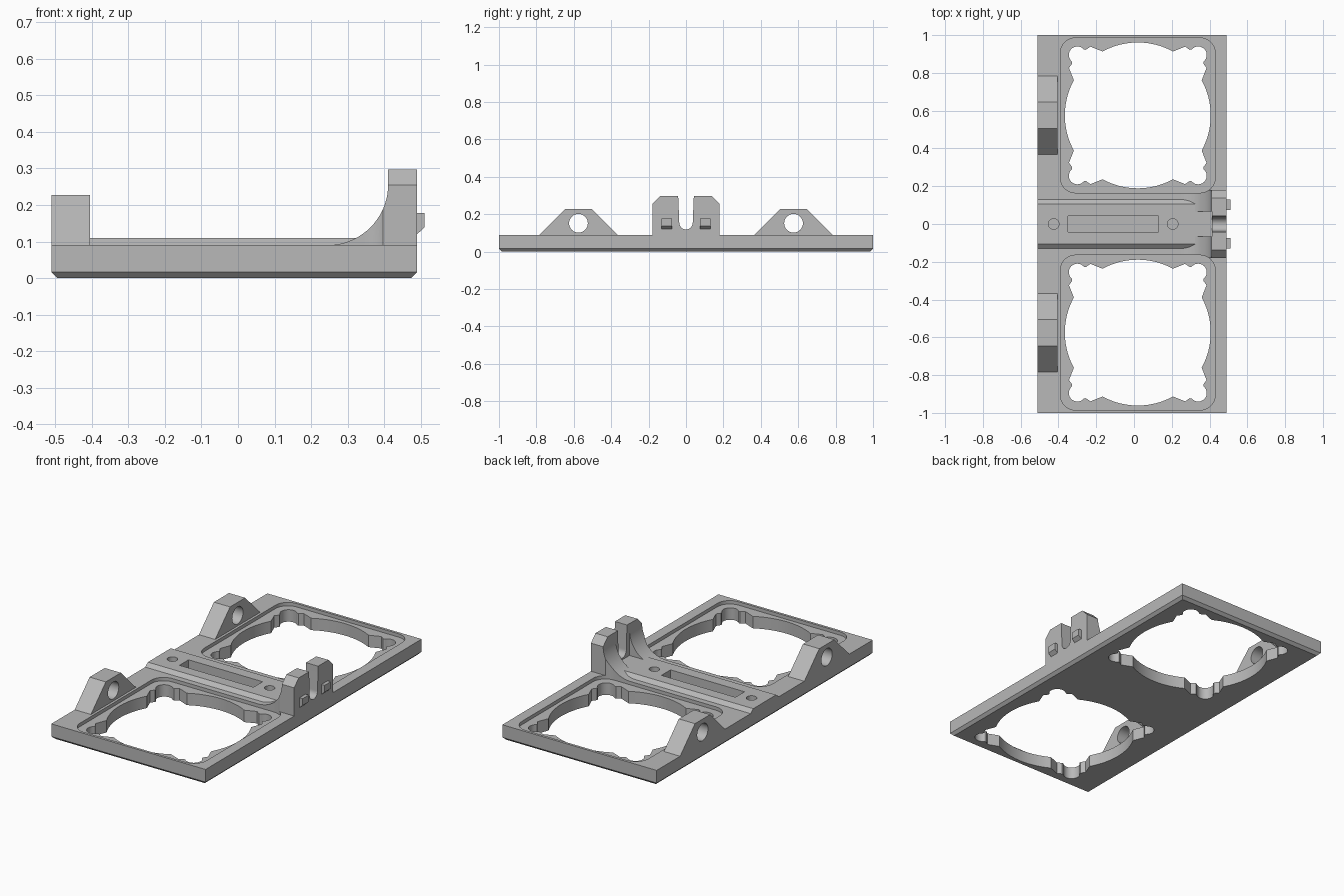
import bpy, bmesh, math
from mathutils import Vector

if "Cube" in bpy.data.objects:
    bpy.data.objects.remove(bpy.data.objects["Cube"], do_unlink=True)

# Single grey material
grey = bpy.data.materials.new("plain_grey")
grey.use_nodes = True
COLOR = (0.48, 0.48, 0.48, 1)
grey.diffuse_color = COLOR
grey.node_tree.nodes["Principled BSDF"].inputs["Base Color"].default_value = COLOR


def prism(name, pts, axis, lo, hi):
    """Extrude a 2D outline along an axis between two positions."""
    place = {"x": lambda a, b, d: (d, a, b),
             "y": lambda a, b, d: (a, d, b),
             "z": lambda a, b, d: (a, b, d)}[axis]
    bm = bmesh.new()
    face = bm.faces.new([bm.verts.new(place(a, b, lo)) for a, b in pts])
    ext = bmesh.ops.extrude_face_region(bm, geom=[face])
    shift = Vector(place(0, 0, hi - lo))
    bmesh.ops.translate(bm, vec=shift,
                        verts=[g for g in ext["geom"] if isinstance(g, bmesh.types.BMVert)])
    bmesh.ops.recalc_face_normals(bm, faces=bm.faces)
    mesh = bpy.data.meshes.new(name)
    bm.to_mesh(mesh)
    bm.free()
    mesh.materials.append(grey)
    obj = bpy.data.objects.new(name, mesh)
    bpy.context.collection.objects.link(obj)
    return obj


def arc(cx, cy, r, start, end, n):
    return [(cx + r * math.cos(math.radians(start + (end - start) * i / n)),
             cy + r * math.sin(math.radians(start + (end - start) * i / n)))
            for i in range(n + 1)]


def circle(cx, cy, r, n=32):
    return arc(cx, cy, r, 0, 360, n)[:-1]


def rect(x0, y0, x1, y1):
    return [(x0, y0), (x1, y0), (x1, y1), (x0, y1)]


def boolean(targets, cutter, mode="DIFFERENCE"):
    """Apply a boolean to every target, then drop the cutter."""
    cutter.hide_render = True
    for obj in targets:
        mod = obj.modifiers.new("cut", "BOOLEAN")
        mod.operation, mod.object, mod.solver = mode, cutter, "EXACT"
        bpy.context.view_layer.objects.active = obj
        bpy.ops.object.modifier_apply(modifier="cut")
    bpy.data.objects.remove(cutter, do_unlink=True)


LEFT, RIGHT, TOP = -0.51, 0.49, 0.09
BAY_X, BAY_Y = 0.02, 0.575

# Base plate with chamfered lower rim
plate = prism("base_plate", rect(LEFT, -1, RIGHT, 1), "z", 0, TOP)
bm = bmesh.new()
bm.from_mesh(plate.data)
rim = [e for e in bm.edges if all(v.co.z < 0.01 for v in e.verts)]
bmesh.ops.bevel(bm, geom=rim, offset=0.016, segments=1, affect="EDGES")
bm.to_mesh(plate.data)
bm.free()

# Raised centre rail with sloping sides
rail = prism("centre_rail", [(-0.13, TOP), (0.13, TOP), (0.106, 0.11), (-0.106, 0.11)],
             "x", LEFT, 0.4)

# Latch tower: swept fillet, trimmed to a chamfered end shape
sweep = arc(0.245, 0.256, 0.166, -90, 0, 20)
latch = prism("latch_tower", sweep + [(0.411, 0.297), (RIGHT, 0.297), (RIGHT, TOP)],
              "y", -0.18, 0.18)
trim = [(-0.2, 0), (0.2, 0), (0.18, 0.255), (0.137, 0.297), (0.137, 0.4),
        (-0.137, 0.4), (-0.137, 0.297), (-0.18, 0.255)]
trim = [(-0.18, 0), (0.18, 0), (0.18, 0.255), (0.137, 0.298), (-0.137, 0.298), (-0.18, 0.255)]
boolean([latch], prism("trim", trim, "x", 0, 1), "INTERSECT")
# Keyway through the tower and pocket behind it
keyway = arc(0, 0.155, 0.036, 180, 360, 16) + [(0.044, 0.35), (-0.044, 0.35)]
boolean([latch], prism("keyway", keyway, "x", 0.35, 0.6))
boolean([latch], prism("pocket", rect(0.2, -0.065, 0.412, 0.065), "z", 0.11, 0.35))

# Fan bay outline: round opening with a screw lobe in each corner
quarter = arc(0, 0, 0.386, -28.8, 28.8, 20)
quarter += [(0.364, 0.251), (0.347, 0.275)]
quarter += arc(0.32, 0.32, 0.045, -50, 140, 14)
quarter += [(0.275, 0.347), (0.251, 0.364)]
outline = []
for k in range(4):
    c, s = round(math.cos(k * math.pi / 2)), round(math.sin(k * math.pi / 2))
    outline += [(x * c - y * s, x * s + y * c) for x, y in quarter]
H, R = 0.41, 0.08
seat = []
for k, (sx, sy) in enumerate([(1, 1), (-1, 1), (-1, -1), (1, -1)]):
    seat += arc(sx * (H - R), sy * (H - R), R, 90 * k, 90 * k + 90, 8)

for side in (-1, 1):
    at = lambda pts: [(x + BAY_X, y + side * BAY_Y) for x, y in pts]
    boolean([plate, latch], prism("seat", at(seat), "z", 0.07, 0.4))
    boolean([plate], prism("opening", at(outline), "z", -0.1, 0.2))

# Blind slot and screw holes in the rail
for pts in (rect(-0.35, -0.042, 0.13, 0.042), circle(-0.425, 0, 0.028), circle(0.205, 0, 0.028)):
    boolean([plate, rail], prism("hole", pts, "z", 0.05, 0.2))

parts = [plate, rail, latch]

# Hinge ears and latch catches on both sides
for side, word in ((-1, "right"), (1, "left")):
    y = side * BAY_Y
    ear = prism("hinge_ear_" + word, [(y - 0.208, TOP), (y + 0.208, TOP),
                                      (y + 0.07, 0.228), (y - 0.07, 0.228)], "x", LEFT, -0.405)
    boolean([ear], prism("bore", circle(y, 0.152, 0.05), "x", -0.6, -0.3))
    y = side * 0.102
    catch = prism("latch_catch_" + word,
                  [(RIGHT, 0.12), (0.51, 0.138), (0.51, 0.178), (RIGHT, 0.178)],
                  "y", y - 0.028, y + 0.028)
    parts += [ear, catch]

# Smooth the curved walls, keep edges crisp
bpy.ops.object.select_all(action="DESELECT")
for obj in parts:
    obj.select_set(True)
bpy.context.view_layer.objects.active = plate
bpy.ops.object.shade_smooth_by_angle(angle=math.radians(25))
